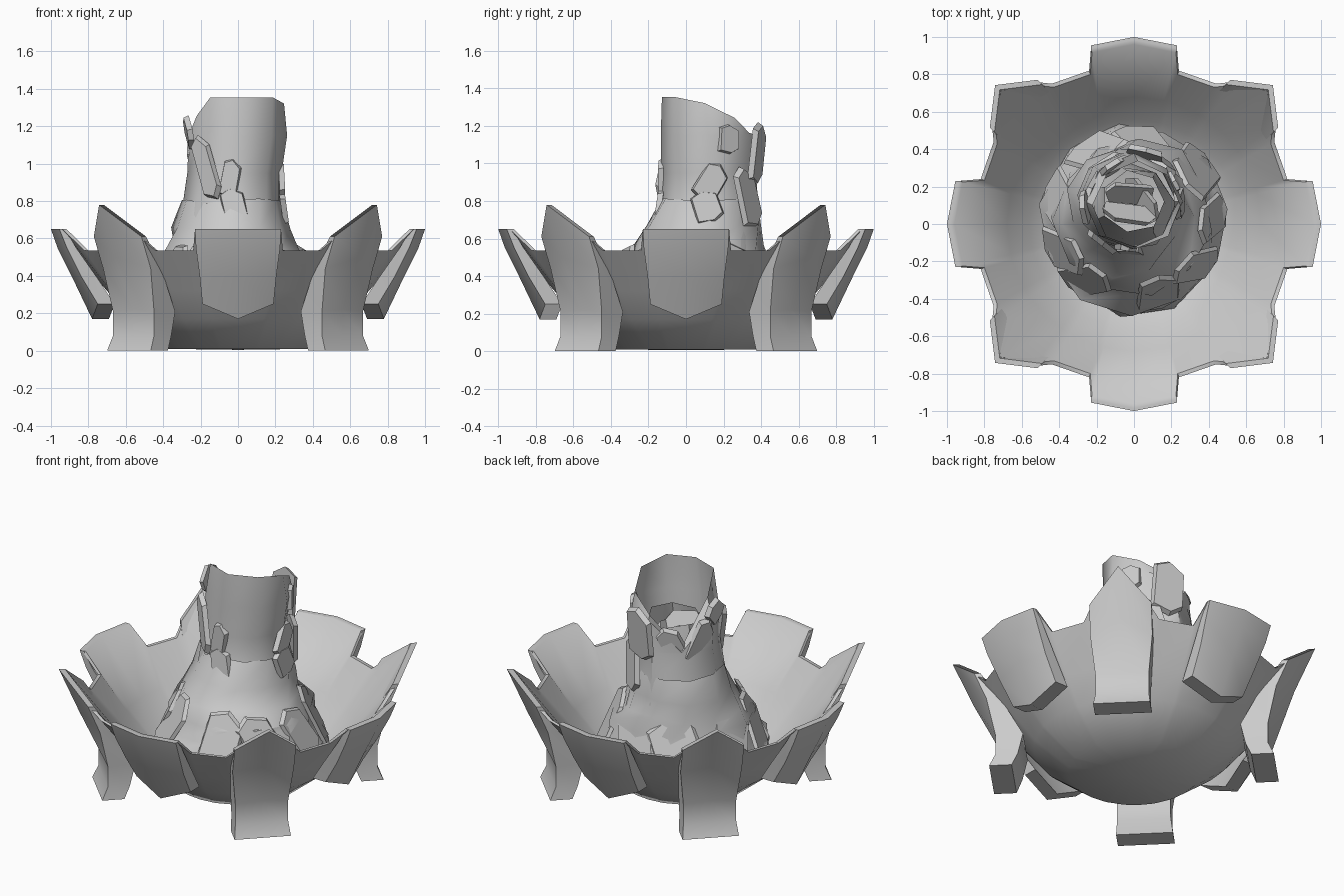
import bpy, math, random
from mathutils import Vector, Matrix

if "Cube" in bpy.data.objects:
    bpy.data.objects.remove(bpy.data.objects["Cube"])

random.seed(4)


def make(name, verts, faces, angle=40, recalc=True):
    me = bpy.data.meshes.new(name)
    me.from_pydata([tuple(v) for v in verts], [], faces)
    ob = bpy.data.objects.new(name, me)
    bpy.context.collection.objects.link(ob)
    bpy.ops.object.select_all(action='DESELECT')
    ob.select_set(True)
    bpy.context.view_layer.objects.active = ob
    if recalc:
        bpy.ops.object.mode_set(mode='EDIT')
        bpy.ops.mesh.select_all(action='SELECT')
        bpy.ops.mesh.normals_make_consistent(inside=False)
        bpy.ops.object.mode_set(mode='OBJECT')
    bpy.ops.object.shade_smooth_by_angle(angle=math.radians(angle))
    return ob


def loft(rings, caps=False):
    """Skin a list of equally long closed rings."""
    n = len(rings[0])
    verts = [v for r in rings for v in r]
    faces = [(i * n + j, i * n + (j + 1) % n, (i + 1) * n + (j + 1) % n, (i + 1) * n + j)
             for i in range(len(rings) - 1) for j in range(n)]
    if caps:
        faces += [tuple(range(n))[::-1], tuple(range(len(verts) - n, len(verts)))]
    return verts, faces


def ridged_plate(name, rows, deg):
    """Plate with a centre ridge; rows: z, r at ridge, z, r at sides, half width, thickness."""
    rot = Matrix.Rotation(math.radians(deg), 4, 'Z')
    rings = []
    for zc, rc, zs, rs, w, t in rows:
        ring = [(rs, -w, zs), (rc, 0, zc), (rs, w, zs),
                (rs - t, w, zs), (rc - t, 0, zc), (rs - t, -w, zs)]
        rings.append([rot @ Vector(p) for p in ring])
    return make(name, *loft(rings, True), angle=50)


# Bowl: one shell whose rim rises into the inner faces of the plates and leg tips
half = [(0.985, 0, 0.65), (0.94, 0.23, 0.65), (0.82, 0.24, 0.535), (0.75, 0.44, 0.535),
        (0.76, 0.53, 0.61)]
quarter = half + [(0.73, 0.73, 0.77)] + [(y, x, z) for x, y, z in half[:0:-1]]
rim = [Matrix.Rotation(k * math.pi / 2, 3, 'Z') @ Vector(p) for k in range(4) for p in quarter]


def bowl_ring(r, z):
    return [(r * p.x / p.xy.length, r * p.y / p.xy.length, z) for p in rim]


outer = [bowl_ring(*p) for p in ((0.02, 0.005), (0.38, 0.01), (0.58, 0.17), (0.70, 0.32))]
inner = [bowl_ring(*p) for p in ((0.68, 0.335), (0.56, 0.20), (0.36, 0.05), (0.02, 0.04))]
lip = [(p.x * 0.975, p.y * 0.975, p.z) for p in rim]
make("bowl", *loft(outer + [rim, lip] + inner, True), angle=50)

# Four legs with pointed tips on the diagonals, four shield plates on the axes
leg = [(0.78, 1.05, 0.61, 0.91, 0.18, 0.035), (0.50, 0.93, 0.44, 0.84, 0.18, 0.08),
       (0.22, 0.79, 0.21, 0.79, 0.155, 0.16), (0.08, 0.79, 0.08, 0.79, 0.155, 0.13),
       (0, 0.825, 0, 0.825, 0.165, 0.13)]
shield = [(0.65, 1.0, 0.65, 0.955, 0.23, 0.03), (0.55, 0.965, 0.55, 0.915, 0.225, 0.05),
          (0.40, 0.89, 0.40, 0.84, 0.205, 0.08), (0.17, 0.78, 0.25, 0.75, 0.19, 0.09)]
for k in range(4):
    ridged_plate(f"leg_{k + 1}", leg, 45 + 90 * k)
    ridged_plate(f"shield_plate_{k + 1}", shield, 90 * k)


def ragged_tube(name, rows, n, jitter, tops=None, twist=0.0):
    """Open wavy tube; rows: z, radius, centre x, centre y. tops limits height per side."""
    rings = []
    for i, (z, r, cx, cy) in enumerate(rows):
        ring = []
        for j in range(n):
            a = 2 * math.pi * j / n + i * twist
            rr = r * (1 + random.uniform(-jitter, jitter))
            zz = min(z, tops(a)) if tops else z + random.uniform(-jitter, jitter) * 0.25
            ring.append((cx + rr * math.cos(a), cy + rr * math.sin(a), zz))
        rings.append(ring)
    return make(name, *loft(rings), angle=50)


def flame_top(a):
    """Rim is flat at the front and torn away at the back left."""
    back = max(0, math.cos(a - math.radians(75)))
    gap = max(0, math.cos(a - math.radians(138))) ** 4
    return 1.355 - 0.13 * back - 0.33 * gap


# Flame: spreading skirt, tall column and inner tube
ragged_tube("flame_skirt", [(0.17, 0.50, 0, 0.02), (0.27, 0.49, 0, 0.02), (0.36, 0.42, 0, 0.04),
                            (0.46, 0.42, 0, 0.05), (0.55, 0.35, -0.03, 0.07),
                            (0.66, 0.32, -0.03, 0.1), (0.80, 0.26, -0.03, 0.12)], 11, 0.06, twist=0.12)
ragged_tube("flame_column", [(0.20, 0.38, 0, 0.04), (0.50, 0.32, -0.02, 0.08),
                             (0.75, 0.265, -0.03, 0.12), (0.95, 0.245, -0.02, 0.12),
                             (1.15, 0.255, 0.0, 0.12), (1.355, 0.235, 0.02, 0.10)],
            8, 0.04, flame_top)
ragged_tube("flame_inner_tube", [(0.55, 0.24, -0.02, 0.1), (0.85, 0.20, -0.02, 0.11),
                                 (1.08, 0.17, 0.0, 0.12)], 7, 0.08)


def shard(name, deg, r, z, w, h, roll, lean=0.0, centre=(-0.01, 0.11), t=0.015):
    """Six-sided splinter lying against the flame."""
    a = math.radians(deg)
    m = (Matrix.Translation((centre[0] + r * math.cos(a), centre[1] + r * math.sin(a), z))
         @ Matrix.Rotation(a, 4, 'Z') @ Matrix.Rotation(math.radians(lean), 4, 'Y')
         @ Matrix.Rotation(math.radians(roll), 4, 'X'))
    outline = [(-0.5, -0.4), (0.1, -0.5), (0.5, -0.35), (0.5, 0.3), (0.0, 0.5), (-0.45, 0.4)]
    rings = [[m @ Vector((d, w * y * s, h * q * s)) for y, q in outline]
             for d, s in ((-t, 1), (t, 0.9))]
    make(name, *loft(rings, True), angle=30)


# Splinters on the column: angle, radius, height, width, length, roll, lean
upper = [(232, 0.265, 0.98, 0.11, 0.37, 20, 0), (262, 0.24, 0.92, 0.10, 0.22, -10, 0),
         (268, 0.255, 0.76, 0.13, 0.24, 15, -8), (5, 0.24, 0.90, 0.14, 0.22, -30, 0),
         (28, 0.25, 1.13, 0.12, 0.16, 0, 0), (0, 0.255, 0.77, 0.15, 0.18, 20, -8),
         (185, 0.255, 1.17, 0.14, 0.18, 50, 10), (160, 0.23, 1.00, 0.13, 0.30, -25, 5),
         (120, 0.22, 0.98, 0.14, 0.28, 25, 8), (75, 0.28, 1.05, 0.20, 0.34, 0, 6),
         (55, 0.27, 0.82, 0.16, 0.34, 15, -5)]
for i, s in enumerate(upper):
    shard(f"column_splinter_{i + 1}", *s)

# Broad splinters wrapped around the skirt, leaning inwards
for i in range(9):
    deg = 40 * i + random.uniform(-10, 10)
    shard(f"skirt_splinter_{i + 1}", deg, 0.42, 0.39, random.uniform(0.2, 0.3),
          random.uniform(0.34, 0.46), random.uniform(-30, 30), -24, (0, 0.03), 0.01)

# Crossed splinters inside the open top
for i, (deg, roll) in enumerate([(20, 60), (110, -50), (250, 70)]):
    shard(f"inner_splinter_{i + 1}", deg, 0.06, 0.92 + 0.05 * i, 0.14, 0.3, roll, 35)
